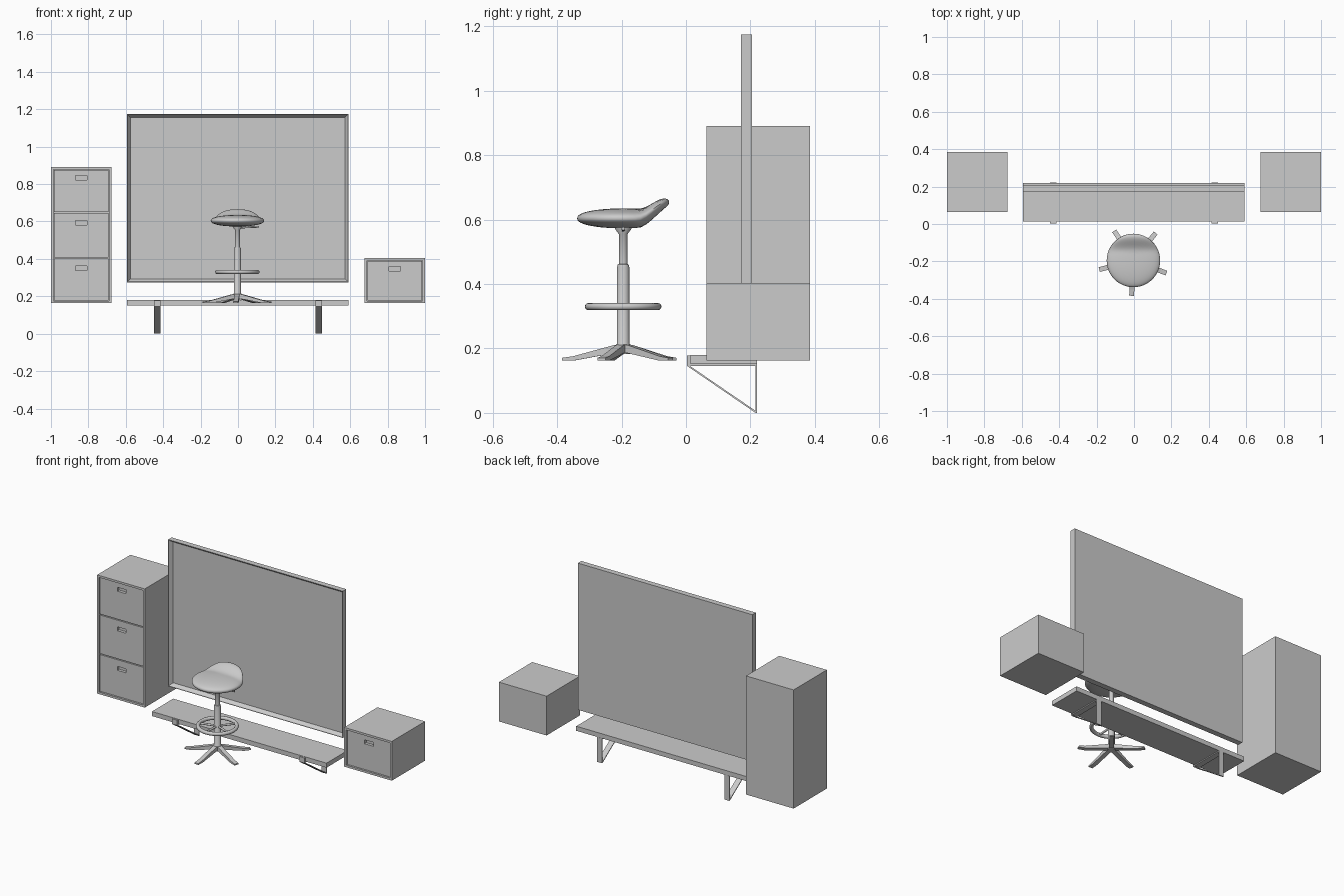
import bpy, bmesh, math
from mathutils import Matrix, Vector

if "Cube" in bpy.data.objects:
    bpy.data.objects.remove(bpy.data.objects["Cube"])

CX, CY = -0.003, -0.195   # stool axis


def finish(name, bm, smooth=False):
    bmesh.ops.recalc_face_normals(bm, faces=bm.faces[:])
    me = bpy.data.meshes.new(name)
    bm.to_mesh(me)
    bm.free()
    ob = bpy.data.objects.new(name, me)
    bpy.context.collection.objects.link(ob)
    if smooth:
        bpy.ops.object.select_all(action='DESELECT')
        ob.select_set(True)
        bpy.context.view_layer.objects.active = ob
        bpy.ops.object.shade_smooth_by_angle(angle=math.radians(40))
    return ob


def box_bm(lo, hi):
    bm = bmesh.new()
    bmesh.ops.create_cube(bm, size=1)
    for v in bm.verts:
        v.co = Vector([hi[i] if v.co[i] > 0 else lo[i] for i in range(3)])
    bm.normal_update()
    return bm


def box(name, lo, hi):
    return finish(name, box_bm(lo, hi))


def recessed_box(name, lo, hi, rect, depth, slope=0.0):
    """Box whose front (-y) face has a rectangular pocket, optionally tapered."""
    bm = box_bm(lo, hi)
    f = next(f for f in bm.faces if f.normal.y < -0.9)
    bmesh.ops.inset_region(bm, faces=[f], thickness=0.001)
    x0, z0, x1, z1 = rect

    def snap(face, s, y):
        c = face.calc_center_median()
        for v in face.verts:
            v.co = Vector((x1 - s if v.co.x > c.x else x0 + s, y,
                           z1 - s if v.co.z > c.z else z0 + s))
    snap(f, 0, lo[1])
    f = bmesh.ops.extrude_discrete_faces(bm, faces=[f])['faces'][0]
    snap(f, slope, lo[1] + depth)
    return finish(name, bm)


def prism(name, profile, width, place):
    """Profile in (y, z), extruded along x, then placed by a matrix."""
    bm = bmesh.new()
    f = bm.faces.new([bm.verts.new((-width / 2, a, b)) for a, b in profile])
    ext = bmesh.ops.extrude_face_region(bm, geom=[f])['geom']
    bmesh.ops.translate(bm, vec=(width, 0, 0),
                        verts=[g for g in ext if isinstance(g, bmesh.types.BMVert)])
    bm.transform(place)
    return finish(name, bm)


def rod(name, a, b, r, n=16):
    a, b = Vector(a), Vector(b)
    bm = bmesh.new()
    rot = (b - a).to_track_quat('Z', 'Y').to_matrix().to_4x4()
    bmesh.ops.create_cone(bm, cap_ends=True, segments=n, radius1=r, radius2=r,
                          depth=(b - a).length,
                          matrix=Matrix.Translation((a + b) / 2) @ rot)
    return finish(name, bm, True)


# drawer cabinets: hollow-fronted carcass with inset drawer fronts and finger pulls
def cabinet(name, x0, x1, z1, count):
    y0, y1, z0, t = 0.063, 0.385, 0.163, 0.013
    recessed_box(name + "_carcass", (x0, y0, z0), (x1, y1, z1),
                 (x0 + t, z0 + t, x1 - t, z1 - t), 0.03)
    pitch = (z1 - z0) / count
    xc = (x0 + x1) / 2
    for i in range(count):
        lo = z0 + t + 0.002 if i == 0 else z0 + i * pitch + 0.003
        hi = z1 - t - 0.002 if i == count - 1 else z0 + (i + 1) * pitch - 0.003
        h = z0 + (i + 1) * pitch - 0.056
        recessed_box(f"{name}_drawer_{i + 1}", (x0 + t + 0.002, y0 + 0.008, lo),
                     (x1 - t - 0.002, y0 + 0.03, hi),
                     (xc - 0.03, h - 0.012, xc + 0.03, h + 0.012), 0.018)


cabinet("tall_cabinet", -1.0, -0.677, 0.891, 3)
cabinet("low_cabinet", 0.677, 1.0, 0.404, 1)

# mirror panel with bevelled frame
recessed_box("mirror", (-0.594, 0.171, 0.275), (0.591, 0.205, 1.175),
             (-0.591, 0.278, 0.588, 1.172), 0.022, 0.015)

# shelf and its folded strap brackets
box("shelf", (-0.594, 0.014, 0.152), (0.591, 0.22, 0.18))
for side in (-1, 1):
    x = side * 0.432
    w = 0.017
    box("bracket_front_lip", (x - w, 0.003, 0.15), (x + w, 0.014, 0.178))
    box("bracket_top_strap", (x - w, 0.003, 0.146), (x + w, 0.22, 0.152))
    box("bracket_back_strap", (x - w, 0.216, 0.0), (x + w, 0.221, 0.152))
    prism("bracket_brace", [(0.003, 0.152), (0.003, 0.146), (0.216, 0.0), (0.221, 0.003)],
          2 * w, Matrix.Translation((x, 0, 0)))

# stool base: five tapered legs
leg = [(0.0, 0.215), (0.03, 0.21), (0.155, 0.176), (0.189, 0.171),
       (0.189, 0.163), (0.15, 0.163), (0.02, 0.187), (0.0, 0.187)]
for i in range(5):
    ang = math.radians(-183 + 72 * i)
    prism("stool_leg", leg, 0.026,
          Matrix.Translation((CX, CY, 0)) @ Matrix.Rotation(ang, 4, 'Z'))

# stool column, turned profile
column = [(0, 0.183), (0.022, 0.183), (0.022, 0.212), (0.019, 0.216), (0.019, 0.452),
          (0.017, 0.46), (0.0135, 0.462), (0.0135, 0.555), (0.026, 0.572), (0.026, 0.585), (0, 0.585)]
bm = bmesh.new()
vs = [bm.verts.new((r, 0, z)) for r, z in column]
es = [bm.edges.new(p) for p in zip(vs, vs[1:])]
bmesh.ops.spin(bm, geom=vs + es, axis=(0, 0, 1), cent=(0, 0, 0),
               angle=math.tau, steps=24, use_duplicate=False)
bmesh.ops.remove_doubles(bm, verts=bm.verts[:], dist=1e-5)
bm.transform(Matrix.Translation((CX, CY, 0)))
finish("stool_column", bm, True)

# foot ring with spokes
bpy.ops.mesh.primitive_torus_add(location=(CX, CY, 0.33), major_radius=0.108, minor_radius=0.011,
                                 major_segments=48, minor_segments=12)
bpy.context.object.name = "foot_ring"
bpy.ops.object.shade_smooth()
for i in range(5):
    a = math.radians(-93 + 72 * i)
    rod("foot_ring_spoke", (CX, CY, 0.33),
        (CX + 0.106 * math.cos(a), CY + 0.106 * math.sin(a), 0.33), 0.006)

# height lever
rod("height_lever", (CX, CY, 0.567), (CX + 0.115, CY, 0.572), 0.005)

# seat: flattened pad with a raised back lip
bm = bmesh.new()
bmesh.ops.create_uvsphere(bm, u_segments=48, v_segments=24, radius=1)
for v in bm.verts:
    x, y, z = v.co
    r = math.hypot(x, y)
    zz = math.copysign(abs(z) ** 0.85, z) * 0.031
    yy = y * 0.143
    t = min(max((yy - 0.045) / 0.1, 0), 1)
    lift = 0.05 * t * t * (3 - 2 * t)
    v.co = Vector((CX + x * 0.143, CY + yy, 0.604 + zz + lift))
finish("seat", bm, True)
